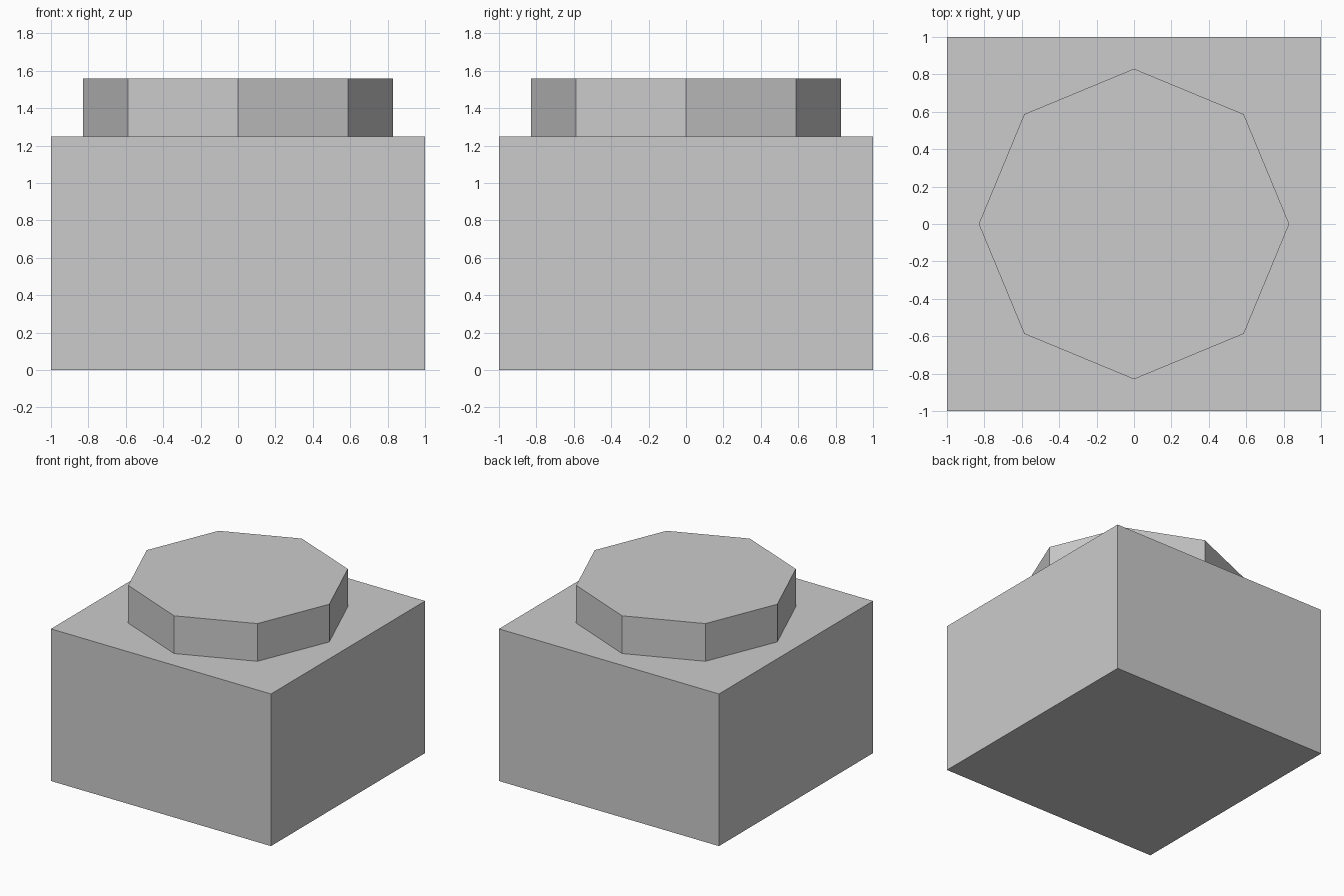
import bpy

cube = bpy.data.objects.get("Cube")
if cube:
    bpy.data.objects.remove(cube, do_unlink=True)

BODY_HEIGHT = 1.25
STUD_HEIGHT = 0.31
STUD_RADIUS = 0.83

# Single plain grey for the whole brick
grey = bpy.data.materials.new("light_grey")
grey.use_nodes = True
colour = (0.6, 0.6, 0.6, 1)
grey.diffuse_color = colour
grey.node_tree.nodes["Principled BSDF"].inputs["Base Color"].default_value = colour


def finish(name):
    part = bpy.context.object
    part.name = part.data.name = name
    part.data.materials.append(grey)
    return part


# Square block
bpy.ops.mesh.primitive_cube_add(size=2, location=(0, 0, BODY_HEIGHT / 2))
body = finish("block_body")
body.scale.z = BODY_HEIGHT / 2

# Eight-sided stud on top, corners on the axes
bpy.ops.mesh.primitive_cylinder_add(
    vertices=8, radius=STUD_RADIUS, depth=STUD_HEIGHT,
    location=(0, 0, BODY_HEIGHT + STUD_HEIGHT / 2))
finish("top_stud")
